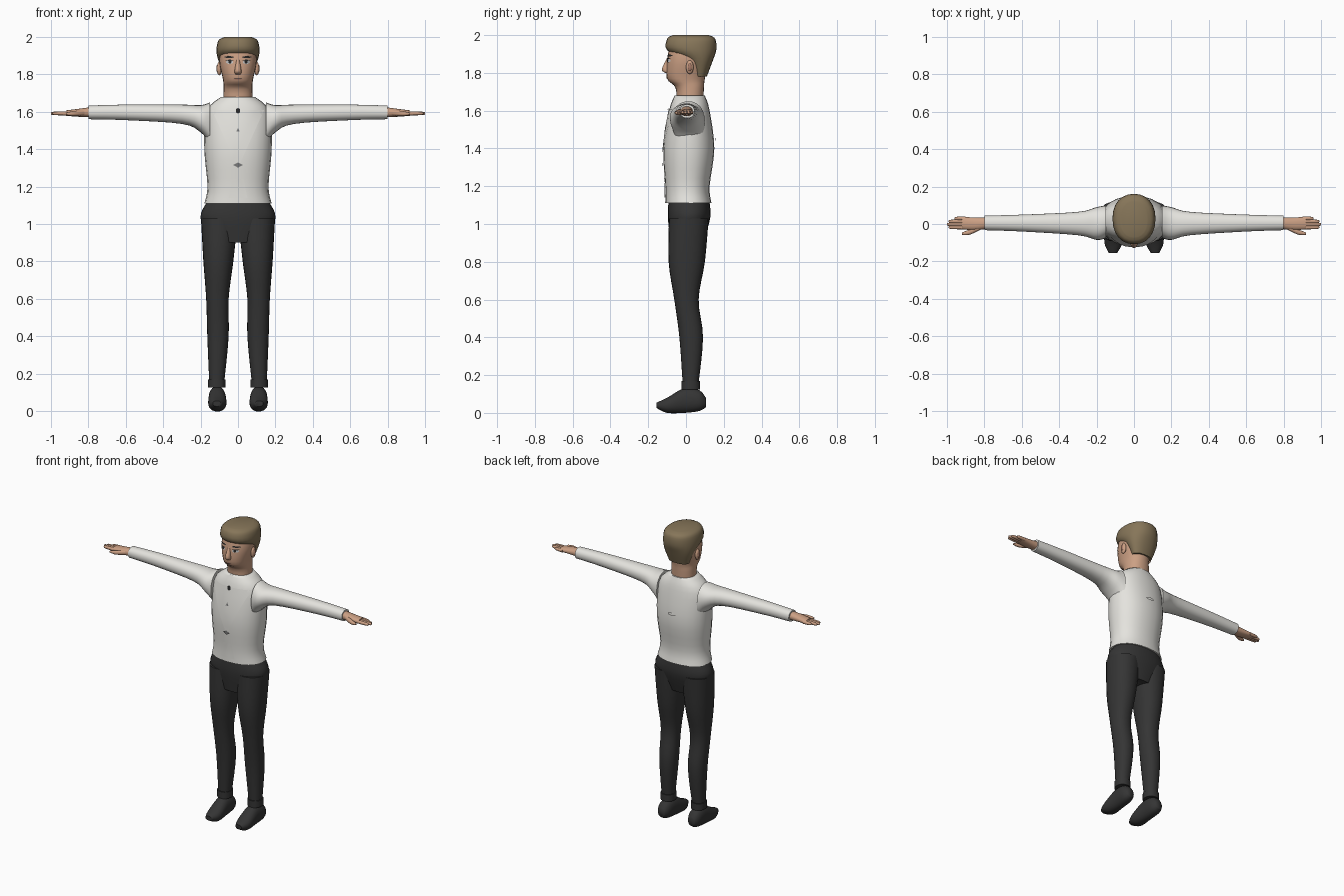
import bpy, bmesh, math
from mathutils import Vector
from mathutils.bvhtree import BVHTree

cube = bpy.data.objects.get("Cube")
if cube:
    bpy.data.objects.remove(cube, do_unlink=True)


def material(name, *rgb):
    mat = bpy.data.materials.new(name)
    mat.use_nodes = True
    mat.diffuse_color = (*rgb, 1)
    shader = next(node for node in mat.node_tree.nodes if node.type == "BSDF_PRINCIPLED")
    shader.inputs["Base Color"].default_value = (*rgb, 1)
    return mat


SKIN = material("skin", 0.6, 0.35, 0.23)
HAIR = material("brown hair", 0.24, 0.18, 0.1)
SHIRT = material("off white cloth", 0.78, 0.77, 0.73)
CHARCOAL = material("charcoal cloth", 0.035, 0.035, 0.035)
DARK = material("dark detail", 0.02, 0.02, 0.02)
EYE_WHITE = material("eye white", 0.6, 0.6, 0.6)
GREY = material("grey button", 0.2, 0.2, 0.2)
LIP = material("lip", 0.4, 0.2, 0.14)


def finish(bm, name, mat, mirror=False):
    bmesh.ops.recalc_face_normals(bm, faces=bm.faces)
    mesh = bpy.data.meshes.new(name)
    bm.to_mesh(mesh)
    bm.free()
    mesh.materials.append(mat)
    part = bpy.data.objects.new(name, mesh)
    bpy.context.collection.objects.link(part)
    bpy.ops.object.select_all(action="DESELECT")
    part.select_set(True)
    bpy.context.view_layer.objects.active = part
    bpy.ops.object.shade_smooth_by_angle(angle=math.radians(60))
    if mirror:
        part.modifiers.new("mirror", "MIRROR").use_mirror_merge = False
    return part


def smooth_rings(rings, steps=4):
    """Run a smooth curve through the given sections."""
    keys = [Vector(ring) for ring in rings]
    keys = [keys[0], *keys, keys[-1]]
    for before, start, end, after in zip(keys, keys[1:], keys[2:], keys[3:]):
        for step in range(steps):
            t = step / steps
            ease = t * t * (3 - 2 * t)
            leave = (end - before) / 2 * t * (1 - t) ** 2
            arrive = (after - start) / 2 * t * t * (t - 1)
            yield start.lerp(end, ease) + leave + arrive
    yield keys[-1]


def loft(name, mat, axis, rings, mirror=False, power=2.2, sides=24):
    """Sections are (position, low and high on one axis, low and high on the other)."""
    bm = bmesh.new()
    loops = []
    for pos, a_low, a_high, b_low, b_high in smooth_rings(rings):
        loop = []
        for i in range(sides):
            turn = math.tau * i / sides
            u, v = (math.copysign(abs(k) ** (2 / power), k) for k in (math.cos(turn), math.sin(turn)))
            a = (a_low + a_high + (a_high - a_low) * u) / 2
            b = (b_low + b_high + (b_high - b_low) * v) / 2
            place = {"x": (pos, a, b), "y": (a, pos, b), "z": (a, b, pos)}
            loop.append(bm.verts.new(place[axis]))
        loops.append(loop)
    for lower, upper in zip(loops, loops[1:]):
        for i in range(sides):
            bm.faces.new((lower[i - 1], lower[i], upper[i], upper[i - 1]))
    bm.faces.new(loops[0])
    bm.faces.new(loops[-1])
    return finish(bm, name, mat, mirror)


def upright(name, mat, rings):
    """Centred body part from (height, half width, front, back)."""
    return loft(name, mat, "z", [(z, -w, w, front, back) for z, w, front, back in rings])


def plate(name, mat, target, outline, lift=0.004, mirror=False, side=-1):
    """Thin patch laid on the front (side -1) or back (side 1) of a body part."""
    source = bmesh.new()
    source.from_mesh(target.data)
    tree = BVHTree.FromBMesh(source)
    source.free()
    bm = bmesh.new()
    bm.faces.new([bm.verts.new((x, side, z)) for x, z in outline])
    bmesh.ops.triangulate(bm, faces=bm.faces)
    bmesh.ops.subdivide_edges(bm, edges=bm.edges[:], cuts=5, use_grid_fill=True)
    for vert in bm.verts:
        hit = tree.ray_cast(vert.co, Vector((0, -side, 0)))[0]
        vert.co.y = hit.y + side * lift
    return finish(bm, name, mat, mirror)


def oval(x, z, width, height, corners=10):
    """Outline with its first corner at the top."""
    turns = [math.tau * i / corners for i in range(corners)]
    return [(x + width * math.sin(turn), z + height * math.cos(turn)) for turn in turns]


def ball(name, mat, centre, size):
    bm = bmesh.new()
    bmesh.ops.create_uvsphere(bm, u_segments=16, v_segments=10, radius=1)
    bmesh.ops.scale(bm, vec=size, verts=bm.verts)
    bmesh.ops.translate(bm, vec=centre, verts=bm.verts)
    return finish(bm, name, mat, mirror=True)


# Head, hair, nose and ears
head = upright("head", SKIN, [
    (1.62, 0.08, -0.05, 0.09), (1.72, 0.077, -0.055, 0.095), (1.77, 0.08, -0.1, 0.1),
    (1.87, 0.1, -0.1, 0.12), (1.97, 0.09, -0.08, 0.13)])
upright("hair", HAIR, [
    (1.78, 0.07, 0.04, 0.11), (1.86, 0.1, 0, 0.14), (1.92, 0.115, -0.1, 0.16),
    (1.98, 0.105, -0.1, 0.155), (2, 0.07, -0.07, 0.12)])
upright("nose", SKIN, [(1.8, 0.015, -0.11, -0.08), (1.82, 0.018, -0.128, -0.08), (1.88, 0.008, -0.1, -0.08)])
ball("ear", SKIN, (0.1, 0.02, 1.83), (0.013, 0.02, 0.036))
ball("inner_ear", LIP, (0.11, 0.02, 1.83), (0.006, 0.01, 0.02))

# Face details, layered outward
plate("eye", EYE_WHITE, head, oval(0.045, 1.865, 0.02, 0.01), mirror=True)
plate("iris", DARK, head, oval(0.043, 1.866, 0.008, 0.009), 0.006, mirror=True)
plate("eyelid", DARK, head, oval(0.045, 1.875, 0.023, 0.003), 0.007, mirror=True)
plate("eyebrow", DARK, head, oval(0.047, 1.892, 0.026, 0.005), mirror=True)
plate("mouth", LIP, head, oval(0, 1.775, 0.024, 0.006))
plate("mouth_line", DARK, head, oval(0, 1.776, 0.022, 0.002), 0.006)

# Shirt body with its front panel and fastenings
torso = upright("shirt_body", SHIRT, [
    (1.11, 0.18, -0.11, 0.135), (1.2, 0.163, -0.11, 0.125), (1.4, 0.18, -0.12, 0.15),
    (1.6, 0.17, -0.09, 0.125), (1.68, 0.09, -0.06, 0.1)])
plate("front_panel", SHIRT, torso, [(-0.14, 1.61), (0, 1.3), (0.14, 1.61)])
plate("shirt_tail", SHIRT, torso, [(-0.05, 1.14), (0.05, 1.14), (0.03, 1.24), (-0.03, 1.24)])
plate("top_button", DARK, torso, oval(0, 1.605, 0.013, 0.016, 6), 0.008)
plate("middle_button", GREY, torso, oval(0, 1.5, 0.012, 0.014, 3), 0.008)
plate("front_knot", GREY, torso, oval(0, 1.315, 0.026, 0.014, 4), 0.008)
plate("back_tab", SHIRT, torso, oval(0, 1.45, 0.03, 0.01), 0.008, side=1)

# Sleeves, wide at the armhole
loft("sleeve", SHIRT, "x", [
    (0.15, -0.075, 0.1, 1.43, 1.65), (0.2, -0.085, 0.09, 1.49, 1.635), (0.3, -0.06, 0.065, 1.535, 1.638),
    (0.6, -0.04, 0.05, 1.555, 1.638), (0.8, -0.033, 0.045, 1.56, 1.633)], mirror=True)

# Hands, with finger lengths falling away from the middle one
loft("palm", SKIN, "x", [
    (0.78, -0.025, 0.035, 1.57, 1.625), (0.85, -0.033, 0.035, 1.573, 1.616),
    (0.92, -0.028, 0.038, 1.578, 1.607)], mirror=True)
loft("thumb", SKIN, "x", [
    (0.82, -0.03, 0, 1.58, 1.61), (0.88, -0.058, -0.03, 1.577, 1.603),
    (0.92, -0.058, -0.045, 1.583, 1.595)], mirror=True)
for i, label in enumerate(("little", "ring", "middle", "index")):
    y = 0.03 - 0.016 * i
    tip = 1 - 0.01 * (i - 2) ** 2
    sections = [(x, y - r, y + r, 1.591 - r, 1.591 + r)
                for x, r in ((0.9, 0.011), (tip - 0.015, 0.009), (tip, 0.004))]
    loft(label + "_finger", SKIN, "x", sections, mirror=True, sides=12)

# Trousers
upright("trouser_seat", CHARCOAL, [
    (0.9, 0.13, -0.08, 0.09), (1.03, 0.2, -0.096, 0.128), (1.115, 0.168, -0.093, 0.125)])
loft("trouser_leg", CHARCOAL, "z", [
    (1.03, 0, 0.198, -0.09, 0.12), (0.8, 0.025, 0.185, -0.092, 0.1), (0.6, 0.05, 0.17, -0.062, 0.067),
    (0.4, 0.05, 0.164, -0.035, 0.09), (0.16, 0.073, 0.154, -0.018, 0.067)], mirror=True)
loft("trouser_cuff", CHARCOAL, "z", [(z, 0.067, 0.16, -0.025, 0.074) for z in (0.17, 0.125)], mirror=True)

# Shoes
loft("shoe", CHARCOAL, "y", [
    (0.105, 0.09, 0.135, 0.03, 0.08), (0.07, 0.07, 0.155, 0.01, 0.12), (-0.01, 0.065, 0.157, 0, 0.13),
    (-0.1, 0.063, 0.158, 0, 0.08), (-0.155, 0.09, 0.135, 0.025, 0.055)], mirror=True)
